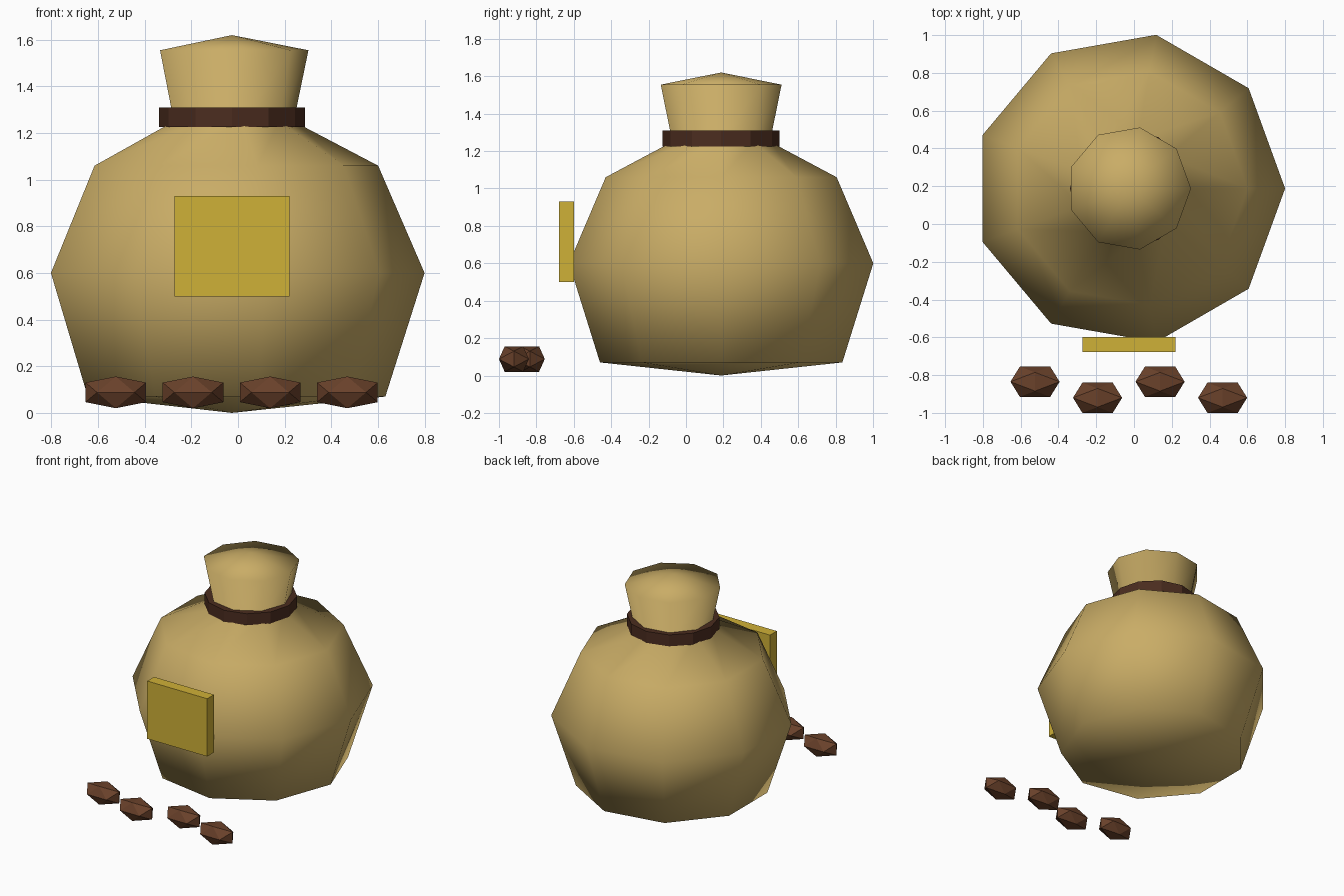
import bpy
import bmesh
from math import sin, cos, pi
from mathutils import Vector

cube = bpy.data.objects.get("Cube")
if cube:
    bpy.data.objects.remove(cube, do_unlink=True)

CENTRE = Vector((-0.026, 0.188, 0))  # axis of the sack


def srgb(r, g, b):
    return tuple((c / 255) ** 2.2 for c in (r, g, b)) + (1.0,)


def material(name, colour):
    mat = bpy.data.materials.new(name)
    mat.use_nodes = True
    mat.diffuse_color = colour
    bsdf = mat.node_tree.nodes["Principled BSDF"]
    bsdf.inputs["Base Color"].default_value = colour
    bsdf.inputs["Roughness"].default_value = 0.9
    return mat


burlap = material("tan burlap", srgb(200, 171, 102))
cord = material("dark brown cord", srgb(76, 48, 36))
gold = material("golden label", srgb(206, 175, 58))
bean_brown = material("bean brown", srgb(105, 67, 46))


def finish(name, bm, mat, location, smooth=False):
    bmesh.ops.recalc_face_normals(bm, faces=bm.faces[:])
    for face in bm.faces:
        face.smooth = smooth
    mesh = bpy.data.meshes.new(name)
    bm.to_mesh(mesh)
    bm.free()
    mesh.materials.append(mat)
    obj = bpy.data.objects.new(name, mesh)
    obj.location = location
    bpy.context.collection.objects.link(obj)
    return obj


def lathe(profile, sides):
    """Revolve (radius, height) pairs; a radius of zero makes a pole."""
    bm = bmesh.new()
    rings = []
    for r, z in profile:
        count = sides if r else 1
        rings.append([bm.verts.new((r * cos(2 * pi * i / sides),
                                    r * sin(2 * pi * i / sides), z))
                      for i in range(count)])
    for low, high in zip(rings, rings[1:]):
        for i in range(sides):
            j = (i + 1) % sides
            corners = [low[i % len(low)], low[j % len(low)],
                       high[j % len(high)], high[i % len(high)]]
            bm.faces.new(list(dict.fromkeys(corners)))
    return bm


# Sack: belly, shoulder, flared neck and slightly domed top
sack_profile = [(0, 0.0), (0.658, 0.07), (0.826, 0.6), (0.627, 1.06),
                (0.265, 1.25), (0.328, 1.555), (0, 1.62)]
finish("sack", lathe(sack_profile, 9), burlap, CENTRE, smooth=True)

# Cord tied round the neck
tie_profile = [(0, 1.225), (0.313, 1.225), (0.313, 1.31), (0, 1.31)]
finish("neck_tie", lathe(tie_profile, 12), cord, CENTRE)

# Label block on the front
label = bmesh.new()
bmesh.ops.create_cube(label, size=1)
bmesh.ops.scale(label, vec=(0.494, 0.08, 0.43), verts=label.verts)
finish("label", label, gold, (CENTRE.x, -0.638, 0.714))


# Faceted beans, each a squashed icosahedron
def bean(name, location):
    bm = bmesh.new()
    short = 2 / (1 + 5 ** 0.5)
    for a in (-short, short):
        for b in (-1, 1):
            for point in ((a, b, 0), (0, a, b), (b, 0, a)):
                bm.verts.new(point)
    bmesh.ops.convex_hull(bm, input=bm.verts[:])
    bmesh.ops.scale(bm, vec=(0.13, 0.08, 0.068), verts=bm.verts)
    finish(name, bm, bean_brown, location)


for i in range(4):
    bean(f"bean_{i + 1}", (-0.524 + 0.331 * i, -0.92 if i % 2 else -0.835, 0.088))
